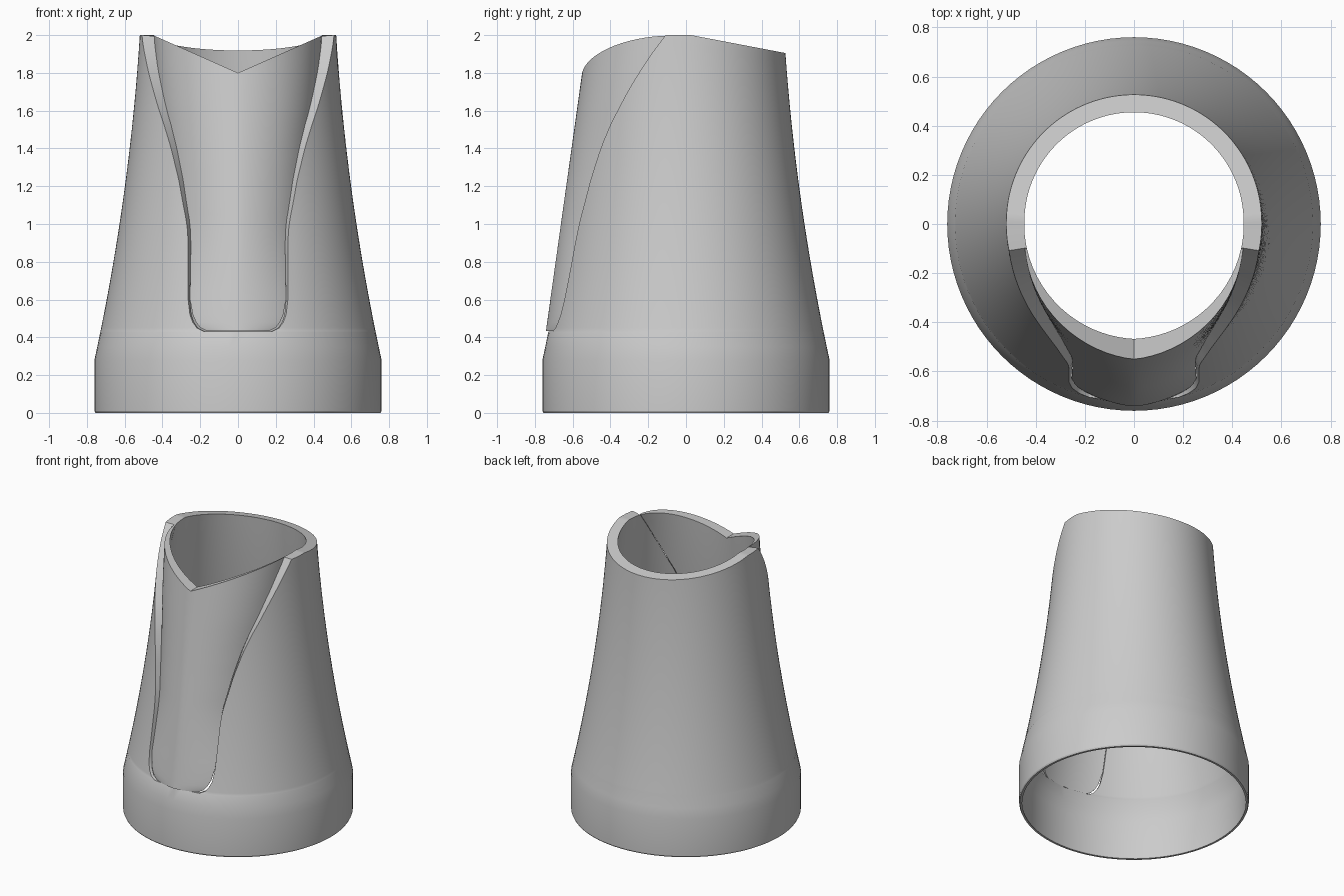
import bpy, bmesh, math

if "Cube" in bpy.data.objects:
    bpy.data.objects.remove(bpy.data.objects["Cube"])

# Slot half-angle (degrees from the front) against height
SLOT = [(0.43, 0), (0.432, 14.5), (0.45, 17.5), (0.48, 19.5), (0.52, 21), (0.6, 22.3),
        (0.9, 24.2), (1.0, 25.5), (1.24, 32), (1.4, 38), (1.52, 44), (1.72, 56.5),
        (1.88, 68), (2.0, 78)]

grey = bpy.data.materials.new("plain_grey")
grey.diffuse_color = (0.6, 0.6, 0.6, 1)
grey.use_nodes = True
grey.node_tree.nodes["Principled BSDF"].inputs["Base Color"].default_value = grey.diffuse_color


def slot_angle(z):
    if z <= SLOT[0][0]:
        return 0.0
    for (z0, a0), (z1, a1) in zip(SLOT, SLOT[1:]):
        if z <= z1:
            return math.radians(a0 + (a1 - a0) * (z - z0) / (z1 - z0))
    return math.radians(SLOT[-1][1])


def outer_radius(z):
    t = max(0.0, z - 0.28)
    return 0.76 - 0.2163 * t + 0.0446 * t * t - (0.005 if z < 0.005 else 0)


def inner_radius(z):
    return outer_radius(z) - 0.015 - 0.034 * max(0.0, z - 0.28)


def rim_height(x, y):
    # V-shaped dip at the front, gentle slope down to the back
    if y < 0:
        return min(2.0, 1.8 + 0.444 * abs(x))
    return min(2.0, 2.005 - 0.19 * y)


def tongue_radius(z, s):
    # bulges forward to a soft ridge in the middle, thin at the edges
    ri = inner_radius(z)
    front = 0.742 - 0.192 * (z - 0.43) / 1.37
    return ri + 0.008 + (front - ri - 0.008) * (1 - abs(s) ** 1.4)


def place(row, angle_at, radius_at):
    """Point on a wall; rows above 0.6 stretch to meet the rim."""
    z = row
    for _ in range(25):
        a, r = angle_at(z), radius_at(z)
        x, y = r * math.sin(a), -r * math.cos(a)
        if row <= 0.6:
            break
        z = 0.6 + (row - 0.6) / 1.4 * (rim_height(x, y) - 0.6)
    return x, y, z


def make_wall(name, rows, params, angle, outer, inner, open_from):
    """Closed wall between an outer and an inner grid."""
    bm = bmesh.new()
    grids = []
    for rad in (outer, inner):
        grids.append([[bm.verts.new(place(row, lambda z: angle(z, s), lambda z: rad(z, s)))
                       for s in params] for row in rows])
    o, i = grids
    n, m = len(rows), len(params)
    for g in grids:
        for j in range(n - 1):
            for k in range(m - 1):
                bm.faces.new((g[j][k], g[j][k + 1], g[j + 1][k + 1], g[j + 1][k]))
    for j in (0, n - 1):                     # bottom edge and rim
        for k in range(m - 1):
            bm.faces.new((o[j][k], o[j][k + 1], i[j][k + 1], i[j][k]))
    for k in (0, m - 1):                     # slot sides
        for j in range(n - 1):
            if rows[j] >= open_from:
                bm.faces.new((o[j][k], o[j + 1][k], i[j + 1][k], i[j][k]))
    bmesh.ops.remove_doubles(bm, verts=bm.verts, dist=1e-5)
    bmesh.ops.recalc_face_normals(bm, faces=bm.faces)
    mesh = bpy.data.meshes.new(name)
    bm.to_mesh(mesh)
    bm.free()
    mesh.materials.append(grey)
    ob = bpy.data.objects.new(name, mesh)
    bpy.context.collection.objects.link(ob)
    bpy.ops.object.select_all(action='DESELECT')
    ob.select_set(True)
    bpy.context.view_layer.objects.active = ob
    bpy.ops.object.shade_smooth_by_angle(angle=math.radians(25))
    return ob


upper = [0.6 + 1.4 * k / 28 for k in range(1, 29)]

# Tapered sleeve with a straight base band and a tall front slot
make_wall("sleeve", [0, 0.01, 0.28, 0.35, 0.43, 0.432, 0.45, 0.48, 0.52, 0.56, 0.6] + upper,
          [k / 96 for k in range(97)],
          lambda z, s: slot_angle(z) + (2 * math.pi - 2 * slot_angle(z)) * s,
          lambda z, s: outer_radius(z), lambda z, s: inner_radius(z), 0.43)

# Ridged tongue filling the slot, with a narrow gap around its lower corners
make_wall("tongue", [0.433, 0.45, 0.48, 0.52, 0.56, 0.6] + upper,
          [k / 16 - 1 for k in range(33)],
          lambda z, s: s * (slot_angle(z) - math.radians(0.3 + 1.2 * max(0, (0.6 - z) / 0.17))),
          tongue_radius, lambda z, s: inner_radius(z), 0)
